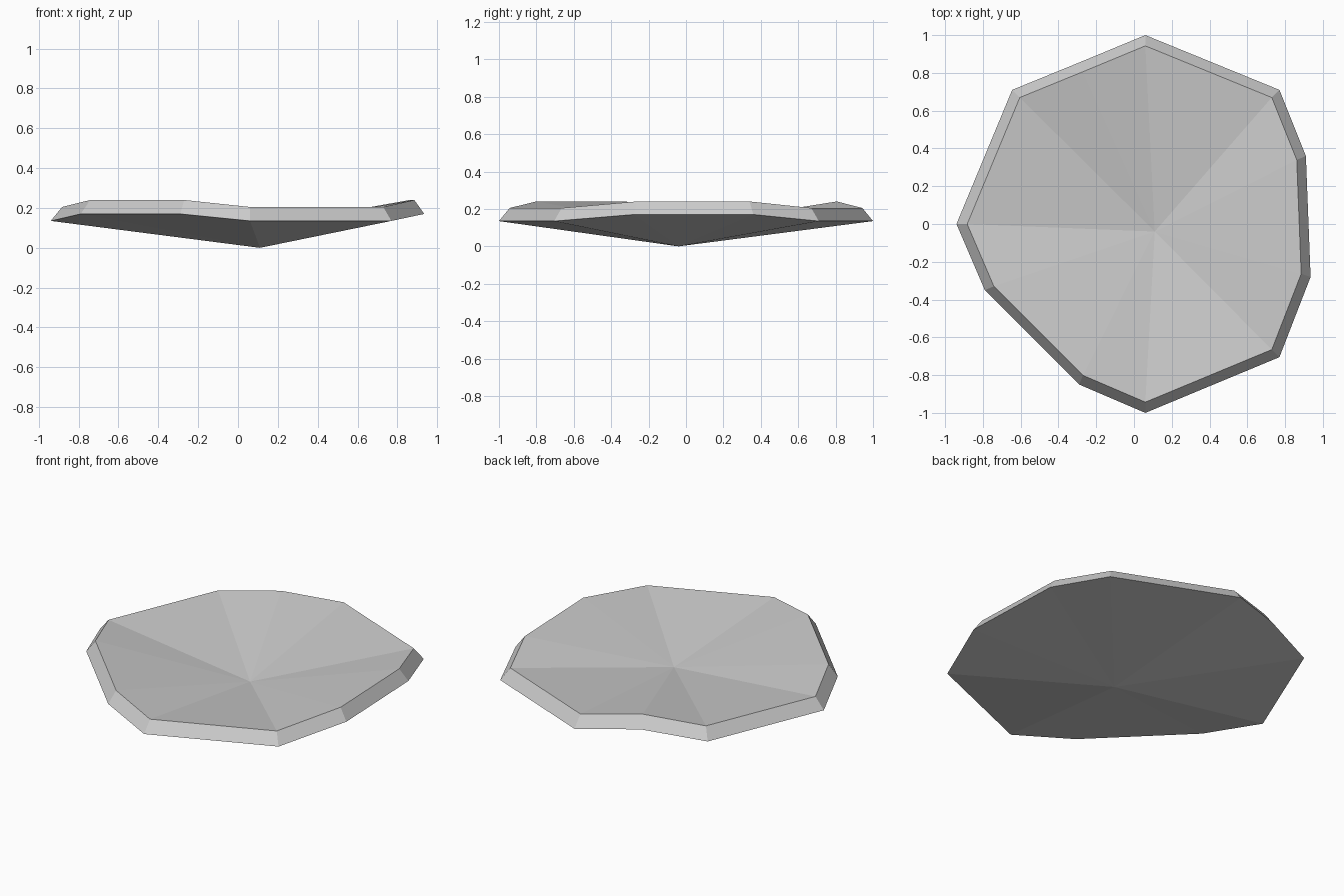
import bpy
import bmesh

cube = bpy.data.objects.get("Cube")
if cube:
    bpy.data.objects.remove(cube, do_unlink=True)

# Plain grey finish
grey = bpy.data.materials.new("light_grey")
grey.use_nodes = True
color = (0.6, 0.6, 0.6, 1)
grey.diffuse_color = color
grey.node_tree.nodes["Principled BSDF"].inputs["Base Color"].default_value = color

# Uneven rim outline, anticlockwise from the back; each corner is low or high
LOW, HIGH = 0.135, 0.17
outline = [
    (0.06, 1.0, LOW), (-0.29, 0.855, HIGH), (-0.645, 0.71, LOW),
    (-0.94, 0.0, LOW), (-0.79, -0.35, HIGH), (-0.29, -0.85, HIGH),
    (0.06, -1.0, LOW), (0.77, -0.705, LOW), (0.935, -0.28, HIGH),
    (0.91, 0.36, HIGH), (0.77, 0.71, LOW),
]
RIM_RISE, INSET, CENTRE_X = 0.07, 0.943, 0.06

bm = bmesh.new()
lower = [bm.verts.new(p) for p in outline]
upper = [bm.verts.new((CENTRE_X + (x - CENTRE_X) * INSET, y * INSET, z + RIM_RISE))
         for x, y, z in outline]
bottom_point = bm.verts.new((0.11, -0.04, 0.0))
dish_point = bm.verts.new((0.11, -0.04, 0.105))

# Underside fan, bevelled rim wall and hollow upper fan
for i in range(len(outline)):
    j = (i + 1) % len(outline)
    bm.faces.new((bottom_point, lower[j], lower[i]))
    bm.faces.new((lower[i], lower[j], upper[j], upper[i]))
    bm.faces.new((dish_point, upper[i], upper[j]))
bmesh.ops.recalc_face_normals(bm, faces=bm.faces[:])

mesh = bpy.data.meshes.new("faceted_dish")
bm.to_mesh(mesh)
bm.free()
mesh.materials.append(grey)
dish = bpy.data.objects.new("faceted_dish", mesh)
bpy.context.collection.objects.link(dish)
